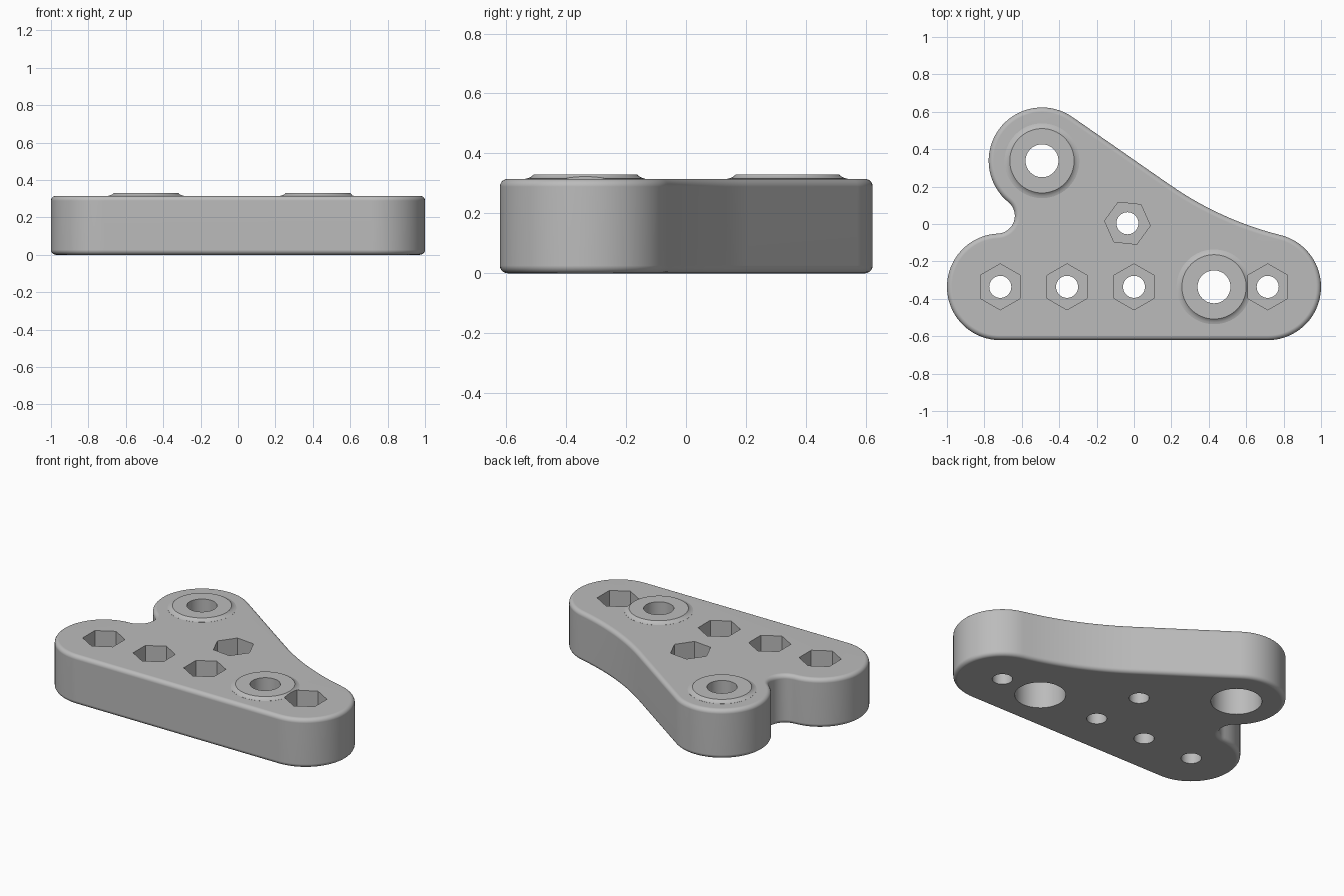
import bpy, bmesh
from math import radians, degrees, cos, sin, pi, atan2, hypot, sqrt
from mathutils import Vector

cube = bpy.data.objects.get("Cube")
if cube:
    bpy.data.objects.remove(cube, do_unlink=True)

# Main dimensions
LOBE = 0.285
TOP = 0.315
BOSS_TOP = 0.33
LEFT = Vector((-0.715, -0.336))
RIGHT = Vector((0.715, -0.336))
BACK = Vector((-0.492, 0.338))
BOSSES = [BACK, Vector((0.428, -0.336))]
NUTS = [(-0.715, -0.336, 30), (-0.358, -0.336, 30), (0, -0.336, 30),
        (0.715, -0.336, 30), (-0.035, 0.004, -6)]

grey = bpy.data.materials.new("plain grey")
grey.use_nodes = True
grey.diffuse_color = (0.5, 0.5, 0.5, 1)
grey.node_tree.nodes["Principled BSDF"].inputs["Base Color"].default_value = (0.5, 0.5, 0.5, 1)


def make_object(name, bm):
    bmesh.ops.recalc_face_normals(bm, faces=bm.faces[:])
    mesh = bpy.data.meshes.new(name)
    bm.to_mesh(mesh)
    bm.free()
    mesh.materials.append(grey)
    obj = bpy.data.objects.new(name, mesh)
    bpy.context.collection.objects.link(obj)
    return obj


def loft(bm, rings):
    """Capped solid through a stack of point loops."""
    loops = [[bm.verts.new(p) for p in ring] for ring in rings]
    n = len(loops[0])
    for a, b in zip(loops, loops[1:]):
        for i in range(n):
            j = (i + 1) % n
            bm.faces.new((a[i], a[j], b[j], b[i]))
    bm.faces.new(loops[0][::-1])
    bm.faces.new(loops[-1])


def ring(center, r, z, sides=64, turn=0.0):
    return [(center[0] + r * cos(turn + 2 * pi * i / sides),
             center[1] + r * sin(turn + 2 * pi * i / sides), z) for i in range(sides)]


def prism(bm, center, r, z0, z1, sides=64, turn=0.0):
    loft(bm, [ring(center, r, z, sides, turn) for z in (z0, z1)])


def arc(center, r, a0, a1, steps):
    return [center + r * Vector((cos(a), sin(a)))
            for a in (radians(a0 + (a1 - a0) * i / steps) for i in range(steps + 1))]


def angle(a, b):
    return degrees(atan2(b.y - a.y, b.x - a.x))


# Outline: three round lobes, a tight notch and a wide hollow on the back edge
slope, meet = 55.2, 76.0
normal = Vector((cos(radians(slope)), sin(radians(slope))))
toward = Vector((cos(radians(meet)), sin(radians(meet))))
k = normal.dot(toward)
hollow_r = (normal.dot(BACK) + LOBE - normal.dot(RIGHT) - LOBE * k) / (k - 1)
hollow = RIGHT + (hollow_r + LOBE) * toward

notch_r = 0.095
span = BACK - LEFT
rise = sqrt((LOBE + notch_r) ** 2 - (span.length / 2) ** 2)
side = Vector((-span.y, span.x)).normalized()
notch = (LEFT + BACK) / 2 + side * rise

outline = arc(RIGHT, LOBE, -90, meet, 36)
outline += arc(hollow, hollow_r, meet - 180, slope - 180, 14)[1:]
outline += arc(BACK, LOBE, slope, angle(BACK, notch) % 360, 36)
outline += arc(notch, notch_r, angle(notch, BACK), angle(notch, LEFT), 18)[1:]
outline += arc(LEFT, LOBE, angle(LEFT, notch), 270, 36)[1:]

# Plate with rounded rims
bm = bmesh.new()
loft(bm, [[(p.x, p.y, z) for p in outline] for z in (0, TOP)])
plate = make_object("bracket_plate", bm)
rim = plate.modifiers.new("rim", "BEVEL")
rim.width = 0.026
rim.segments = 5
rim.limit_method = "ANGLE"
rim.angle_limit = radians(60)

# Raised bosses with a flared foot
bm = bmesh.new()
for c in BOSSES:
    loft(bm, [ring(c, r, z) for r, z in
              ((0.2, 0.25), (0.2, TOP + 0.0005), (0.19, 0.318), (0.18, 0.323), (0.172, BOSS_TOP))])
bosses = make_object("bosses", bm)

# Nut pockets from above, wide counterbores from below
bm = bmesh.new()
for x, y, turn in NUTS:
    prism(bm, (x, y), 0.123, 0.15, 0.5, 6, radians(turn))
for c in BOSSES:
    prism(bm, c, 0.148, -0.1, 0.23)
pockets = make_object("pocket_cutter", bm)

# Through holes
bm = bmesh.new()
for x, y, turn in NUTS:
    prism(bm, (x, y), 0.059, -0.2, 0.6, 40)
for c in BOSSES:
    prism(bm, c, 0.088, -0.2, 0.6, 48)
bores = make_object("bore_cutter", bm)

# Combine into one solid
for helper, operation in ((bosses, "UNION"), (pockets, "DIFFERENCE"), (bores, "DIFFERENCE")):
    helper.hide_render = True
    mod = plate.modifiers.new(helper.name, "BOOLEAN")
    mod.operation = operation
    mod.solver = "EXACT"
    mod.object = helper

bpy.ops.object.select_all(action="DESELECT")
plate.select_set(True)
bpy.context.view_layer.objects.active = plate
for name in [m.name for m in plate.modifiers]:
    bpy.ops.object.modifier_apply(modifier=name)
for helper in (bosses, pockets, bores):
    bpy.data.objects.remove(helper, do_unlink=True)

# Smooth walls, crisp hole edges
bpy.ops.object.shade_smooth_by_angle(angle=radians(25))
weighted = plate.modifiers.new("even_shading", "WEIGHTED_NORMAL")
weighted.keep_sharp = True
